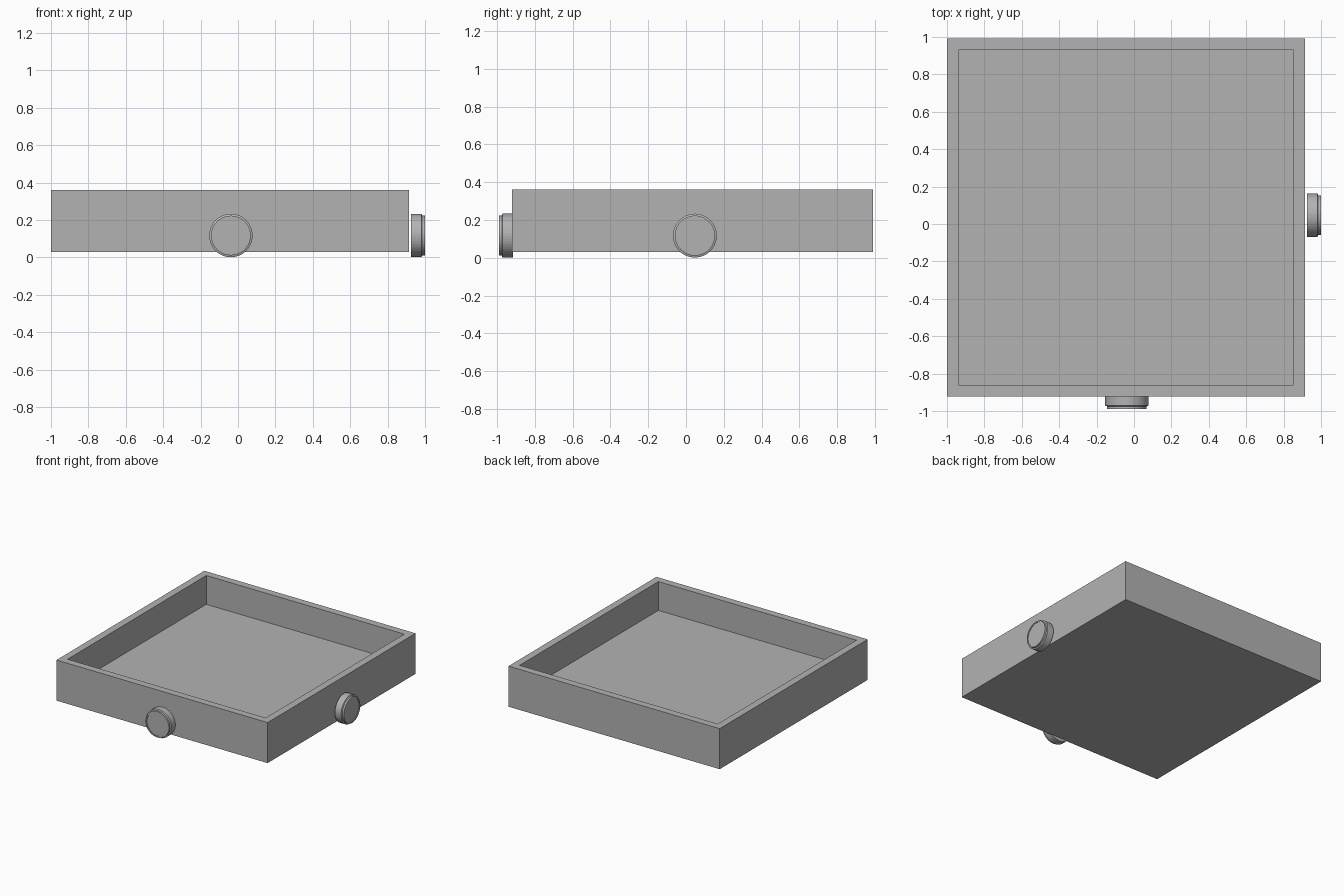
import bpy, bmesh, math
from mathutils import Matrix, Vector

cube = bpy.data.objects.get("Cube")
if cube:
    bpy.data.objects.remove(cube, do_unlink=True)

# Single plain grey
grey = bpy.data.materials.new("grey")
grey.use_nodes = True
colour = (0.45, 0.45, 0.45, 1)
grey.diffuse_color = colour
grey.node_tree.nodes["Principled BSDF"].inputs["Base Color"].default_value = colour


def add_object(name, bm):
    bmesh.ops.recalc_face_normals(bm, faces=bm.faces)
    mesh = bpy.data.meshes.new(name)
    bm.to_mesh(mesh)
    bm.free()
    mesh.materials.append(grey)
    obj = bpy.data.objects.new(name, mesh)
    bpy.context.collection.objects.link(obj)
    return obj


# Square tray: a box whose top is inset for the rim, then sunk to the floor
SIZE, BOTTOM, TOP, WALL, FLOOR = 1.912, 0.029, 0.361, 0.084, 0.125
bm = bmesh.new()
bmesh.ops.create_cube(bm, size=1, matrix=Matrix.Translation((-0.043, 0.035, (BOTTOM + TOP) / 2))
                      @ Matrix.Diagonal((SIZE, SIZE, TOP - BOTTOM, 1)))
top = max(bm.faces, key=lambda f: f.calc_center_median().z)
bmesh.ops.inset_region(bm, faces=[top], thickness=WALL)
walls = bmesh.ops.extrude_discrete_faces(bm, faces=[top])["faces"]
bmesh.ops.translate(bm, verts=walls[0].verts, vec=(0, 0, FLOOR - TOP))
add_object("tray", bm)


# Round knob: a stepped profile (radius, height) spun around its axis
def knob(name, location, rotation):
    profile = [(0, 0), (0.116, 0), (0.116, 0.056), (0.106, 0.060),
               (0.106, 0.075), (0.096, 0.075), (0.096, 0.070), (0, 0.070)]
    bm = bmesh.new()
    verts = [bm.verts.new((r, 0, h)) for r, h in profile]
    edges = [bm.edges.new(pair) for pair in zip(verts, verts[1:])]
    bmesh.ops.spin(bm, geom=verts + edges, cent=(0, 0, 0), axis=(0, 0, 1),
                   angle=math.tau, steps=48, use_merge=True)
    bmesh.ops.remove_doubles(bm, verts=bm.verts, dist=0.0001)
    bm.transform(Matrix.Translation(Vector(location)) @ rotation)
    return add_object(name, bm)


knob("front_knob", (-0.038, -0.915, 0.117), Matrix.Rotation(math.pi / 2, 4, "X"))
knob("left_knob", (0.925, 0.047, 0.117), Matrix.Rotation(math.pi / 2, 4, "Y"))
